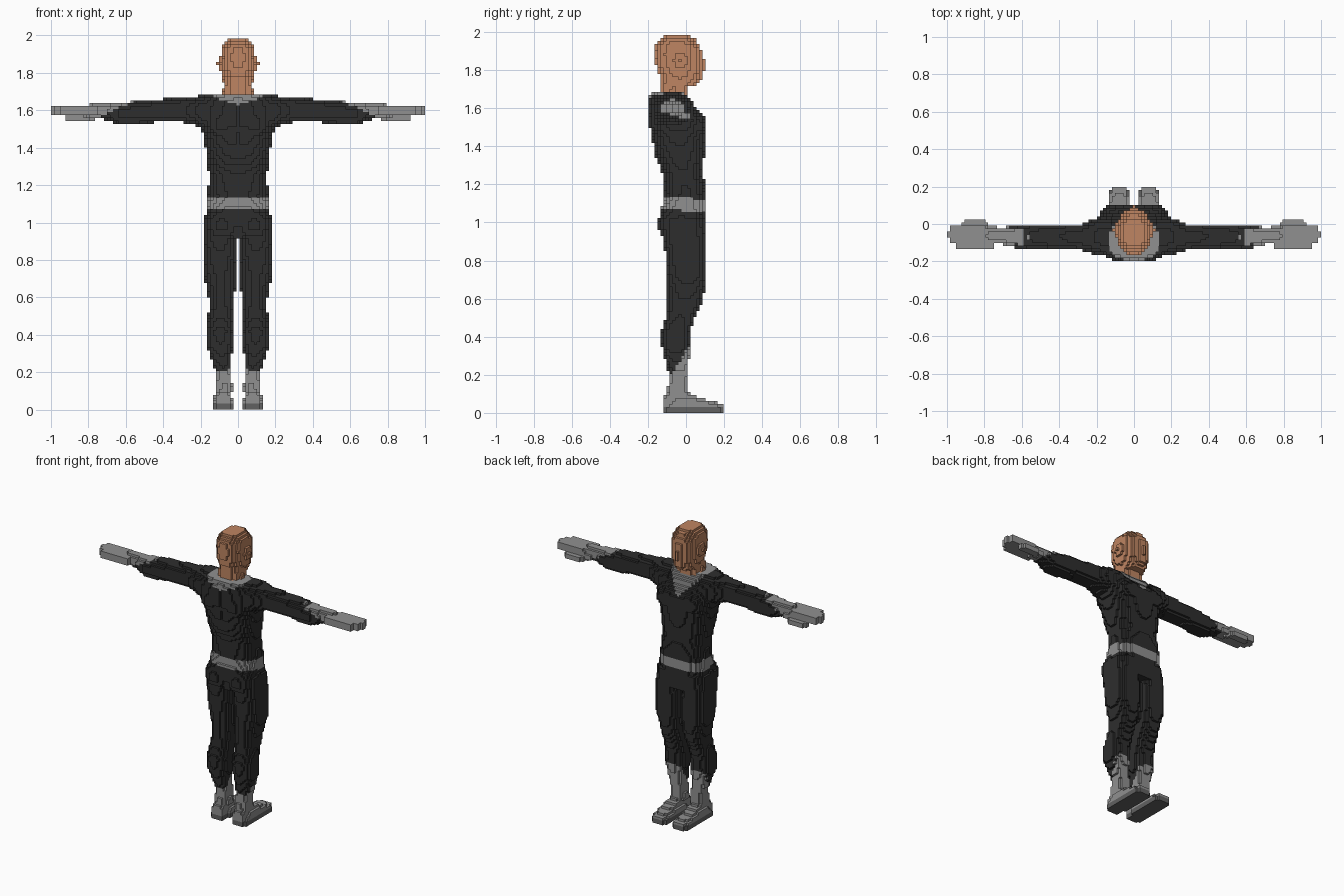
import bpy
import bmesh
from itertools import product

default_cube = bpy.data.objects.get("Cube")
if default_cube:
    bpy.data.objects.remove(default_cube, do_unlink=True)

CELL = 2 / 127  # edge length of one block


# ---------- materials ----------
def make_material(name, colour):
    mat = bpy.data.materials.new(name)
    mat.use_nodes = True
    mat.diffuse_color = (*colour, 1)
    mat.node_tree.nodes["Principled BSDF"].inputs["Base Color"].default_value = (*colour, 1)
    return mat


skin = make_material("brown skin", (.52, .235, .122))
cloth = make_material("black cloth", (.027, .027, .027))
trim = make_material("grey trim", (.28, .28, .28))
rubber = make_material("dark grey sole", (.12, .12, .12))


# ---------- solid shapes, each a point test ----------
def blob(centre, radii, power=2):
    """Rounded solid; a high power makes it boxy."""
    def inside(p):
        total = 0
        for value, middle, radius in zip(p, centre, radii):
            d = abs(value - middle) / radius
            if d > 1:
                return False
            total += d ** power
        return total <= 1
    return inside


def loft(axis, stations, power=2.4):
    """Solid through stations (position, low, high, low, high) along an axis."""
    a, b = [k for k in range(3) if k != axis]

    def inside(p):
        t = p[axis]
        if not stations[0][0] <= t <= stations[-1][0]:
            return False
        for low, high in zip(stations, stations[1:]):
            if t <= high[0]:
                break
        f = (t - low[0]) / (high[0] - low[0])
        a0, a1, b0, b1 = [m + (n - m) * f for m, n in zip(low[1:], high[1:])]
        u = abs(2 * p[a] - a0 - a1) / (a1 - a0)
        v = abs(2 * p[b] - b0 - b1) / (b1 - b0)
        return u <= 1 and v <= 1 and u ** power + v ** power <= 1
    return inside


def centred(rows):
    """Stations up the z axis that are symmetric in x."""
    return [(z, -w, w, y0, y1) for z, w, y0, y1 in rows]


# ---------- head and neck ----------
head = [
    loft(2, centred([
        (1.72, .07, -.13, .06), (1.76, .08, -.135, .078), (1.8, .086, -.155, .082),
        (1.88, .092, -.165, .085), (1.93, .09, -.16, .075), (1.96, .075, -.14, .05),
        (1.99, .045, -.11, .01)]), 2.2),
    loft(2, centred([(1.6, .09, -.14, .01), (1.68, .08, -.135, .005), (1.76, .077, -.13, .01)])),
    blob((.095, -.03, 1.85), (.016, .035, .04)),
    blob((0, .08, 1.83), (.02, .02, .045)),
    blob((0, .065, 1.76), (.035, .022, .025)),
]
eye_socket = blob((.038, .085, 1.868), (.022, .022, .016))

# ---------- torso ----------
torso = [
    loft(2, centred([
        (.92, .165, -.11, .1), (1.02, .175, -.14, .1), (1.08, .168, -.13, .108),
        (1.14, .16, -.112, .11), (1.25, .155, -.12, .09), (1.35, .165, -.16, .095),
        (1.45, .18, -.18, .1), (1.54, .21, -.195, .1), (1.61, .21, -.195, .05),
        (1.66, .18, -.19, .01), (1.69, .12, -.17, -.005)]), 2.6),
    blob((.085, .06, 1.51), (.085, .048, .065)),
    blob((.085, -.14, 1.53), (.08, .055, .09)),
    blob((.085, -.09, .99), (.085, .056, .09)),
]
spine = blob((0, -.2, 1.42), (.012, .028, .22))

# ---------- arm and hand ----------
arm = [loft(0, [
    (.12, -.18, .04, 1.5, 1.685), (.2, -.165, .03, 1.51, 1.68), (.28, -.14, 0, 1.535, 1.668),
    (.42, -.135, 0, 1.54, 1.66), (.55, -.132, 0, 1.522, 1.648), (.63, -.13, -.01, 1.522, 1.64),
    (.72, -.105, -.02, 1.555, 1.635), (.8, -.11, -.02, 1.568, 1.63),
    (.9, -.13, -.012, 1.575, 1.625)])]
for finger, tip in enumerate((.95, .985, 1, .985)):
    arm.append(blob((tip - .1, -.118 + finger * .03, 1.6), (.1, .016, .02), 8))
thumb = blob((.85, -.003, 1.556), (.072, .024, .02), 3)
arm += [thumb, blob((.78, -.03, 1.575), (.05, .03, .025))]

# ---------- leg and foot ----------
leg = [
    loft(2, [
        (.1, .028, .118, -.1, .015), (.2, .036, .122, -.088, .012), (.27, .036, .142, -.105, .015),
        (.34, .027, .168, -.125, .02), (.42, .025, .17, -.132, .018), (.5, .025, .158, -.105, .045),
        (.58, .025, .156, -.097, .085), (.65, .012, .165, -.097, .1), (.72, .01, .186, -.097, .108),
        (.85, .009, .188, -.11, .108), (.92, .009, .188, -.125, .105), (1.03, .009, .182, -.14, .1)]),
]
foot = [
    loft(1, [
        (-.115, .035, .125, -.09, .09), (-.03, .03, .13, -.12, .12), (.03, .028, .135, -.1, .1),
        (.08, .025, .137, -.078, .078), (.14, .025, .137, -.062, .062),
        (.2, .035, .122, -.045, .045)], 3.5),
]


# ---------- outfit: decide the part of each block ----------
def pick_part(p):
    x, y, z = p
    if z > 1.58 and any(s(p) for s in head) and not eye_socket(p):
        if z > 1.665:
            return "head"
    if .9 < z < 1.7 and any(s(p) for s in torso) and not spine(p):
        if 1.07 < z + .1 * (y + .1) < 1.14:
            return "belt"
        neckline = 1.54 + x * 1.1 if y > -.04 else 1.625 + x * .35
        if z > neckline and x < .135:
            return "collar"
        return "torso"
    if z > 1.48 and any(s(p) for s in arm):
        return "glove" if x > .74 - 2.2 * (z - 1.565) else "sleeve"
    if z < .14 and any(s(p) for s in foot):
        return "sole" if z < .035 else "boot"
    if z < 1.04 and any(s(p) for s in leg):
        return "boot" if z < .195 + 1.6 * max(0, y + .08) and z < .4 else "trouser_leg"
    return None


# ---------- fill the block grid, mirrored in x ----------
cells = {}
for i, j, k in product(range(64), range(-12, 13), range(126)):
    part = pick_part((i * CELL, j * CELL, (k + .5) * CELL))
    if part:
        cells[i, j, k] = cells[-i, j, k] = part


# ---------- turn the outer block faces into one object per part ----------
def build_object(name, members, material):
    bm = bmesh.new()
    corners = {}

    def corner(key):
        if key not in corners:
            x, y, z = key
            corners[key] = bm.verts.new(((x - .5) * CELL, (y - .5) * CELL, z * CELL))
        return corners[key]

    for cell in members:
        for axis, side in product(range(3), (0, 1)):
            neighbour = list(cell)
            neighbour[axis] += 2 * side - 1
            if tuple(neighbour) in cells:
                continue
            loop = []
            for b, c in ((0, 0), (1, 0), (1, 1), (0, 1)):
                key = list(cell)
                key[axis] += side
                key[(axis + 1) % 3] += b
                key[(axis + 2) % 3] += c
                loop.append(corner(tuple(key)))
            bm.faces.new(loop if side else loop[::-1])
    mesh = bpy.data.meshes.new(name)
    bm.to_mesh(mesh)
    bm.free()
    mesh.materials.append(material)
    bpy.context.collection.objects.link(bpy.data.objects.new(name, mesh))


single_parts = {"head": skin, "torso": cloth, "collar": trim, "belt": trim}
paired_parts = {"sleeve": cloth, "glove": trim, "trouser_leg": cloth, "boot": trim, "sole": rubber}
for part, material in single_parts.items():
    build_object(part, [c for c in cells if cells[c] == part], material)
for part, material in paired_parts.items():
    for side, sign in (("left", 1), ("right", -1)):
        members = [c for c in cells if cells[c] == part and c[0] * sign > 0]
        build_object(side + "_" + part, members, material)
